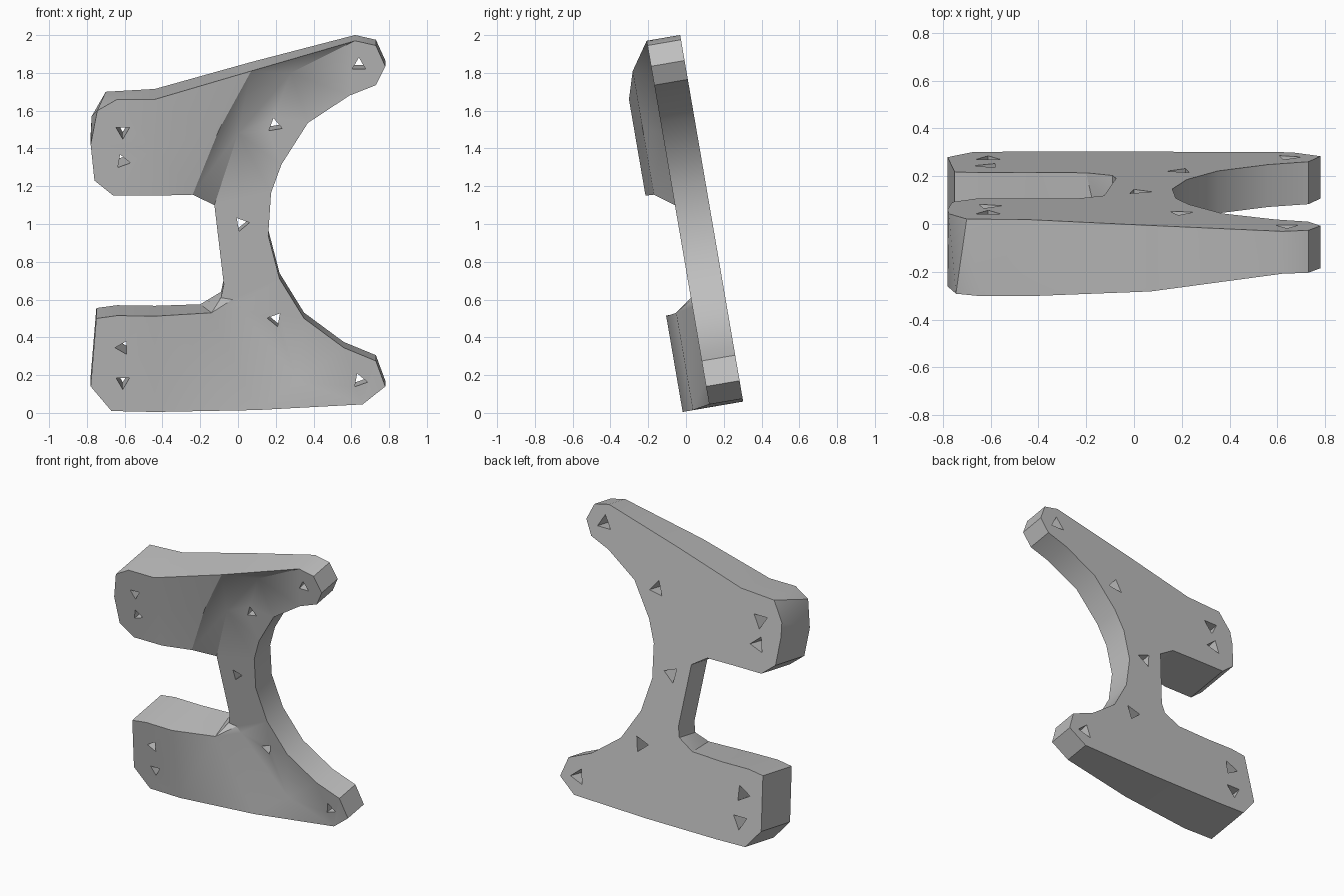
import bpy, bmesh
from math import sin, cos, radians
from mathutils import Matrix, Vector

if "Cube" in bpy.data.objects:
    bpy.data.objects.remove(bpy.data.objects["Cube"], do_unlink=True)

LEAN = radians(9.75)
THIN, THICK = 0.18, 0.325

grey = bpy.data.materials.new("mid grey")
grey.use_nodes = True
colour = (0.52, 0.52, 0.52, 1)
grey.diffuse_color = colour
grey.node_tree.nodes["Principled BSDF"].inputs["Base Color"].default_value = colour


def local(x, height, depth):
    """Upright bracket space: depth runs forward, height is measured after leaning."""
    return Vector((x, -depth, (height + depth * sin(LEAN)) / cos(LEAN)))


def row(bm, points, depth):
    return [bm.verts.new(local(x, z, depth)) for x, z in points]


bm = bmesh.new()

# Curved spine: outer arc, then the inner edge from the bottom up
arc = row(bm, [(.62, 1.97), (.73, 1.945), (.78, 1.835), (.73, 1.735), (.59, 1.68),
               (.37, 1.535), (.23, 1.315), (.175, 1.165), (.16, .94), (.22, .71),
               (.35, .5), (.56, .345), (.73, .275), (.78, .14), (.66, .045)], THIN)
inner = row(bm, [(.32, .165), (0, .56), (-.03, .6), (-.09, .61), (-.075, .68),
                 (-.125, 1.1), (0, 1.48), (.28, 1.8)], THIN)
top_tip, low_tip = arc[0], arc[-1]
low_arm, low_root, low_step, low_neck, neck, up_neck, up_root, up_arm = inner

# Raised mounting pads
up_pad = row(bm, [(-.44, 1.66), (-.44, 1.4), (-.44, 1.15), (-.66, 1.15), (-.76, 1.23),
                  (-.78, 1.42), (-.745, 1.6), (-.64, 1.66)], THICK)
low_pad = row(bm, [(-.44, .512), (-.44, .005), (-.67, .01), (-.78, .14),
                   (-.75, .5), (-.64, .515)], THICK)

# Ridges of the webs between pads and spine
up_ridge = row(bm, [(.07, 1.81), (-.1, 1.5), (-.24, 1.155)], .28)
low_ridge = row(bm, [(-.14, .53), (.1, .015)], .27)

patches = [
    arc + inner, up_pad, low_pad,
    [up_pad[0], up_ridge[0], up_ridge[1], up_pad[1]],
    [up_pad[1], up_ridge[1], up_ridge[2], up_pad[2]],
    [up_ridge[0], top_tip, up_arm],
    [up_ridge[0], up_arm, up_root, up_ridge[1]],
    [up_ridge[1], up_root, up_neck, up_ridge[2]],
    [low_pad[0], low_pad[1], low_ridge[1], low_ridge[0]],
    [low_ridge[0], low_neck, low_step],
    [low_ridge[0], low_step, low_root],
    [low_ridge[0], low_root, low_arm, low_ridge[1]],
    [low_ridge[1], low_arm, low_tip],
]
front = [bm.faces.new(p) for p in patches]
bmesh.ops.recalc_face_normals(bm, faces=front)

# Flat back and side walls
new = bmesh.ops.extrude_face_region(bm, geom=front, use_keep_orig=True)["geom"]
back = [v for v in new if isinstance(v, bmesh.types.BMVert)]
shifts = [(up_pad[6], (-.775, 1.57)), (up_pad[7], (-.7, 1.7)), (low_ridge[0], (-.2, .575))]
targets = [(old.co.copy(), local(*place, 0)) for old, place in shifts]
for v in back:
    for old, place in targets:
        if (v.co - old).length < 1e-4:
            v.co = place
            break
    v.co.y = 0
bmesh.ops.dissolve_limit(bm, angle_limit=radians(.5), verts=bm.verts[:], edges=bm.edges[:])
bmesh.ops.triangulate(bm, faces=bm.faces[:])
bmesh.ops.recalc_face_normals(bm, faces=bm.faces[:])


def make_object(name, mesh_data):
    mesh = bpy.data.meshes.new(name)
    mesh_data.to_mesh(mesh)
    mesh_data.free()
    mesh.materials.append(grey)
    obj = bpy.data.objects.new(name, mesh)
    obj.rotation_euler.x = LEAN
    obj.location.y = .313
    bpy.context.collection.objects.link(obj)
    return obj


bracket = make_object("bracket", bm)

# Three-sided screw holes, wider at the back: x, height, depth, turn
holes = [(-.61, 1.49, THICK, 180), (-.61, 1.33, THICK, 20), (-.61, .345, THICK, 90),
         (-.61, .165, THICK, 180), (.64, 1.84, THIN, 0), (.195, 1.52, THIN, 10),
         (.02, 1, THIN, -80), (.195, .495, THIN, 80), (.645, .17, THIN, -100)]
bm = bmesh.new()
for x, z, depth, turn in holes:
    spot = local(x, z, depth)
    spot.y = -depth / 2
    place = (Matrix.Translation(spot) @ Matrix.Rotation(radians(-turn), 4, "Y")
             @ Matrix.Rotation(radians(90), 4, "X"))
    bmesh.ops.create_cone(bm, cap_ends=True, segments=3, radius1=.06, radius2=.04,
                          depth=depth + .04, matrix=place)
bmesh.ops.recalc_face_normals(bm, faces=bm.faces[:])
cutter = make_object("hole_cutter", bm)
cutter.hide_render = True

bpy.context.view_layer.objects.active = bracket
bracket.select_set(True)
cut = bracket.modifiers.new("screw_holes", "BOOLEAN")
cut.operation = "DIFFERENCE"
cut.solver = "EXACT"
cut.object = cutter
bpy.ops.object.modifier_apply(modifier=cut.name)
bpy.data.objects.remove(cutter, do_unlink=True)
bpy.ops.object.shade_smooth_by_angle(angle=radians(30))
